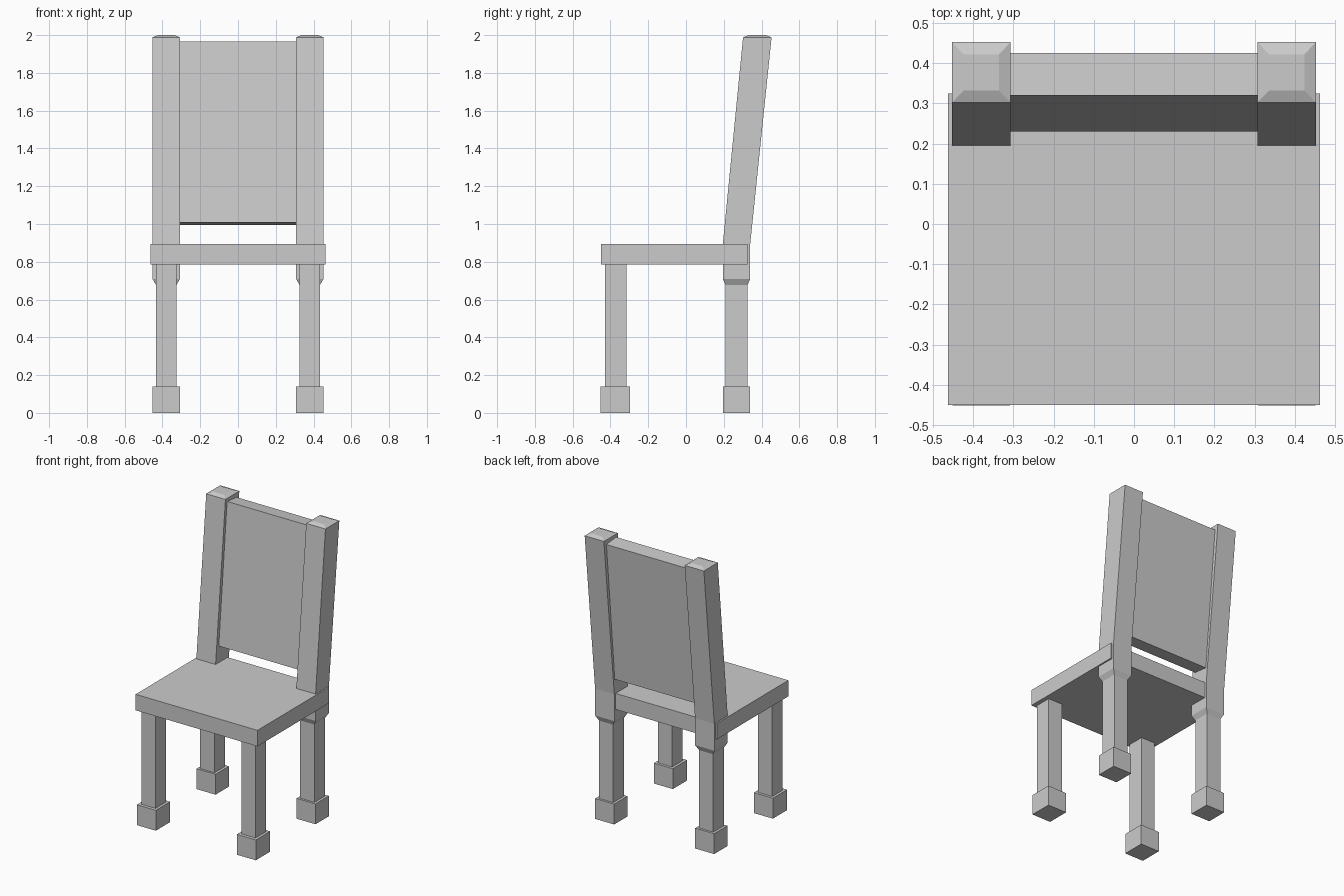
import bpy

if "Cube" in bpy.data.objects:
    bpy.data.objects.remove(bpy.data.objects["Cube"])


def loft(name, sections):
    """Closed solid from stacked rectangles (x0, x1, y0, y1, z_front, z_back)."""
    verts, faces = [], []
    for x0, x1, y0, y1, zf, zb in sections:
        verts += [(x0, y0, zf), (x1, y0, zf), (x1, y1, zb), (x0, y1, zb)]
    for i in range(0, 4 * (len(sections) - 1), 4):
        for k in range(4):
            n = (k + 1) % 4
            faces.append((i + k, i + n, i + n + 4, i + k + 4))
    t = len(verts) - 4
    faces += [(3, 2, 1, 0), (t, t + 1, t + 2, t + 3)]
    mesh = bpy.data.meshes.new(name)
    mesh.from_pydata(verts, [], faces)
    obj = bpy.data.objects.new(name, mesh)
    bpy.context.collection.objects.link(obj)
    return obj


def column(name, side, rings):
    """Square column centred at |x| = 0.38; rings are (half_width, y0, y1, z)."""
    cx = 0.38 * side
    return loft(name, [(cx - h, cx + h, y0, y1, z, z) for h, y0, y1, z in rings])


# Seat slab
loft("seat", [(-0.463, 0.463, -0.45, 0.325, z, z) for z in (0.785, 0.895)])

# Leaning back panel, ends square to the lean
loft("back_panel", [(-0.31, 0.31, 0.23, 0.335, 1.008, 0.996),
                    (-0.31, 0.31, 0.32, 0.425, 1.967, 1.956)])

for side, label in ((-1, "left"), (1, "right")):
    # Back post: tapered collar, upright part, lean, chamfered cap
    column("back_post_" + label, side, [
        (0.053, 0.21, 0.325, 0.675),
        (0.073, 0.195, 0.34, 0.71),
        (0.073, 0.195, 0.34, 0.895),
        (0.073, 0.302, 0.453, 1.988),
        (0.044, 0.332, 0.422, 2.0)])
    # Legs
    column("back_leg_" + label, side,
           [(0.054, 0.21, 0.325, z) for z in (0.13, 0.70)])
    column("front_leg_" + label, side,
           [(0.054, -0.43, -0.315, z) for z in (0.13, 0.79)])
    # Block feet
    column("back_foot_" + label, side,
           [(0.072, 0.196, 0.34, z) for z in (0.0, 0.14)])
    column("front_foot_" + label, side,
           [(0.072, -0.452, -0.297, z) for z in (0.0, 0.14)])
